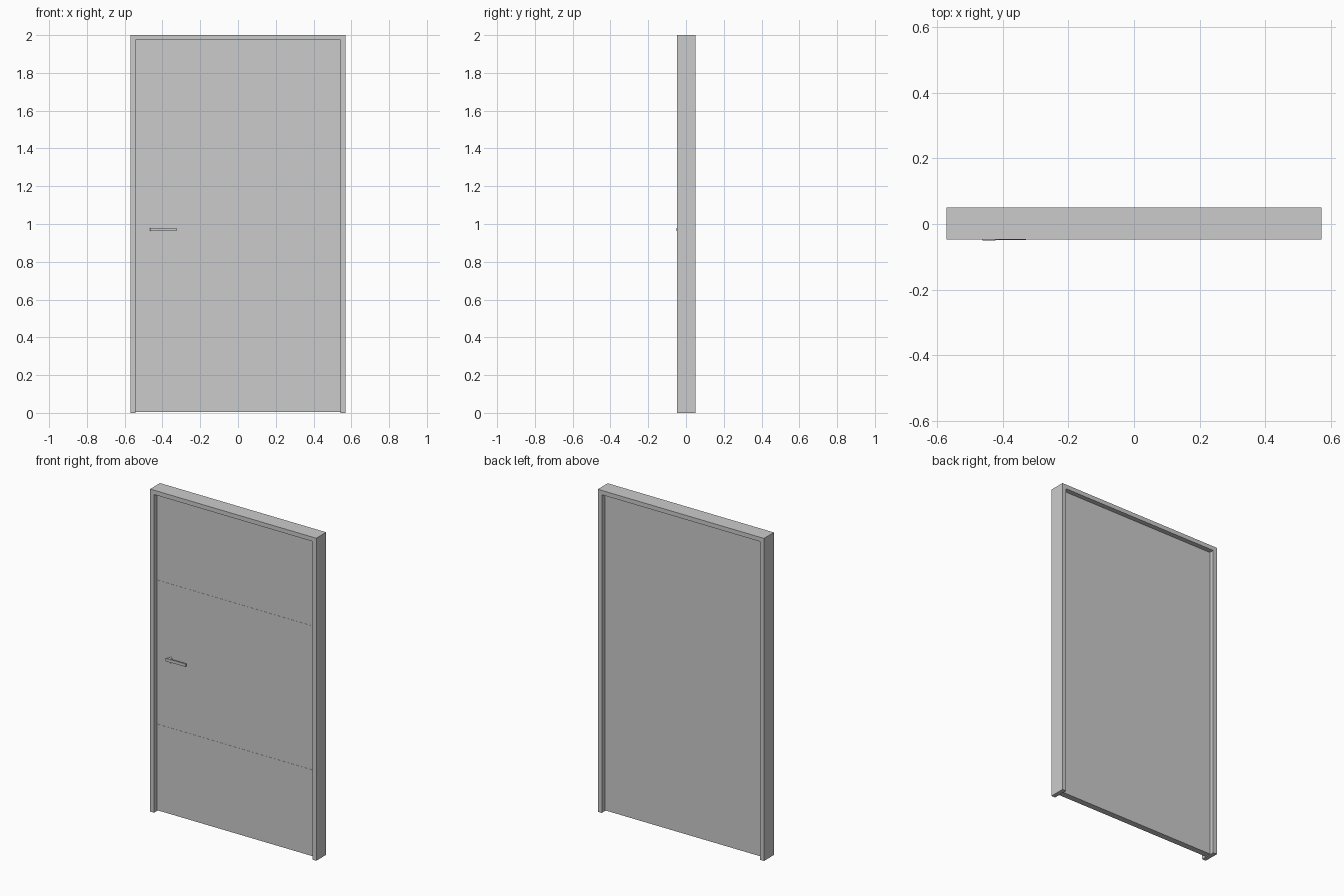
import bpy, bmesh, math
from mathutils import Matrix

if "Cube" in bpy.data.objects:
    bpy.data.objects.remove(bpy.data.objects["Cube"])


def finish(name, bm):
    bmesh.ops.recalc_face_normals(bm, faces=bm.faces)
    me = bpy.data.meshes.new(name)
    bm.to_mesh(me)
    bm.free()
    ob = bpy.data.objects.new(name, me)
    bpy.context.collection.objects.link(ob)
    return ob


def prism(name, pts, depth, matrix):
    """Extrude a flat outline along its local z, then place it."""
    bm = bmesh.new()
    face = bm.faces.new([bm.verts.new((a, b, 0)) for a, b in pts])
    ext = bmesh.ops.extrude_face_region(bm, geom=[face])
    verts = [g for g in ext["geom"] if isinstance(g, bmesh.types.BMVert)]
    bmesh.ops.translate(bm, verts=verts, vec=(0, 0, depth))
    bm.transform(matrix)
    return finish(name, bm)


def box(name, x0, x1, y0, y1, z0, z1):
    return prism(name, [(x0, y0), (x1, y0), (x1, y1), (x0, y1)], z1 - z0,
                 Matrix.Translation((0, 0, z0)))


def disc(name, x, z, radius, y0, y1):
    bm = bmesh.new()
    bmesh.ops.create_cone(bm, cap_ends=True, segments=24, radius1=radius,
                          radius2=radius, depth=y1 - y0)
    bm.transform(Matrix.Translation((x, (y0 + y1) / 2, z))
                 @ Matrix.Rotation(math.pi / 2, 4, 'X'))
    ob = finish(name, bm)
    bpy.ops.object.select_all(action='DESELECT')
    ob.select_set(True)
    bpy.context.view_layer.objects.active = ob
    bpy.ops.object.shade_smooth_by_angle(angle=math.radians(40))
    return ob


W, H, T = 0.57, 2.0, 0.027        # half width, height, frame face width
FRONT, BACK = -0.047, 0.05        # frame depth
DOOR_F, DOOR_B = -0.018, 0.02     # leaf faces
IN = W - T

# Frame: one upside-down U outline, extruded through its depth
outline = [(-W, 0), (-W, H), (W, H), (W, 0),
           (IN, 0), (IN, H - T), (-IN, H - T), (-IN, 0)]
prism("door_frame", outline, BACK - FRONT,
      Matrix.Translation((0, BACK, 0)) @ Matrix.Rotation(math.pi / 2, 4, 'X'))

# Leaf, set back from both frame faces
box("door_leaf", -IN, IN, DOOR_F, DOOR_B, 0.005, H - T)

# Two thin horizontal inlay strips on the front
for label, z in (("lower", 0.537), ("upper", 1.43)):
    box(label + "_inlay_strip", -IN, IN, DOOR_F - 0.001, DOOR_F + 0.002,
        z - 0.003, z + 0.003)

# Lever handle: thicker at the pivot, tapering to the grip
HZ = 0.971
lever = [(-0.465, -0.046), (-0.461, -0.05), (-0.425, -0.05), (-0.41, -0.048),
         (-0.328, -0.048), (-0.325, -0.046), (-0.325, -0.041),
         (-0.328, -0.039), (-0.461, -0.039), (-0.465, -0.041)]
ob = prism("handle_lever", lever, 0.018, Matrix.Translation((0, 0, HZ - 0.009)))
bev = ob.modifiers.new("soft_edges", 'BEVEL')
bev.width, bev.segments = 0.0015, 2

# Neck joining lever and leaf, and the lock cylinder below
disc("handle_neck", -0.448, HZ, 0.009, -0.041, DOOR_F + 0.002)
disc("lock_cylinder", -0.453, 0.938, 0.007, DOOR_F - 0.002, DOOR_F + 0.002)
